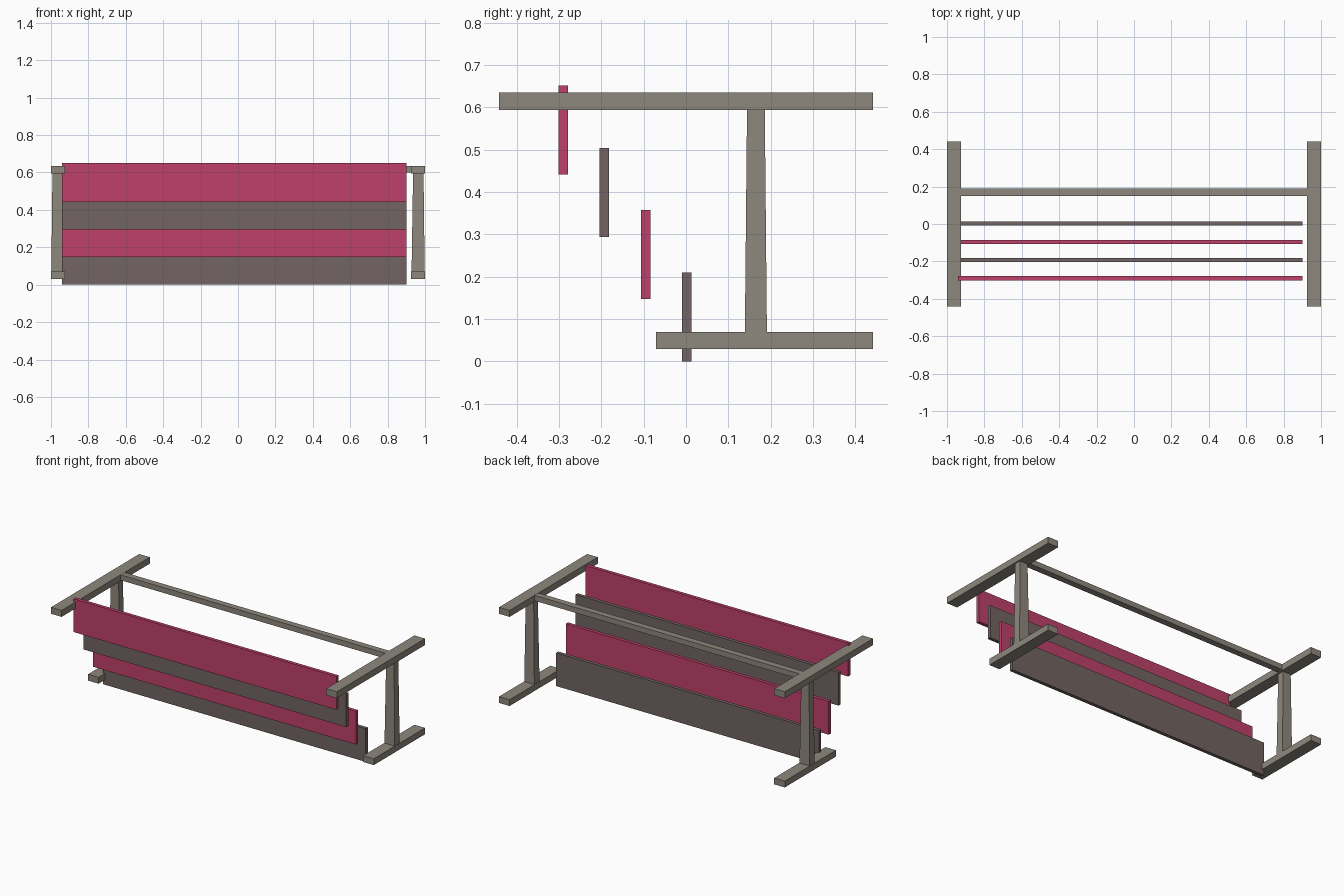
import bpy

if "Cube" in bpy.data.objects:
    bpy.data.objects.remove(bpy.data.objects["Cube"])


def srgb(r, g, b):
    lin = lambda c: c / 12.92 if c <= 0.04045 else ((c + 0.055) / 1.055) ** 2.4
    return tuple(lin(v / 255) for v in (r, g, b)) + (1.0,)


def material(name, colour):
    m = bpy.data.materials.new(name)
    m.diffuse_color = colour
    m.use_nodes = True
    m.node_tree.nodes["Principled BSDF"].inputs["Base Color"].default_value = m.diffuse_color
    return m


FRAME = material("warm_grey", srgb(142, 136, 125))
PINK = material("raspberry_pink", srgb(190, 65, 107))
BROWN = material("brown_grey", srgb(114, 101, 99))


def taper_box(name, x, y, z, mat, top_x=None, top_y=None):
    """Box from (min, max) ranges, with optional different ranges at the top."""
    tx, ty = top_x or x, top_y or y
    verts = [(px, py, pz)
             for rx, ry, pz in ((x, y, z[0]), (tx, ty, z[1]))
             for px, py in ((rx[0], ry[0]), (rx[1], ry[0]), (rx[1], ry[1]), (rx[0], ry[1]))]
    faces = [(3, 2, 1, 0), (4, 5, 6, 7)]
    faces += [(i, (i + 1) % 4, (i + 1) % 4 + 4, i + 4) for i in range(4)]
    mesh = bpy.data.meshes.new(name)
    mesh.from_pydata(verts, [], faces)
    mesh.materials.append(mat)
    ob = bpy.data.objects.new(name, mesh)
    bpy.context.collection.objects.link(ob)
    return ob


def side(a, b, s):
    return tuple(sorted((a * s, b * s)))


# End frames: foot, tapered post and top arm on each side
for label, s in (("left", -1), ("right", 1)):
    taper_box(f"{label}_foot", side(0.926, 1.0, s), (-0.071, 0.441), (0.03, 0.07), FRAME)
    taper_box(f"{label}_post", side(0.928, 0.998, s), (0.139, 0.191), (0.07, 0.594), FRAME,
              top_x=side(0.936, 0.992, s), top_y=(0.144, 0.186))
    taper_box(f"{label}_top_arm", side(0.926, 1.0, s), (-0.441, 0.441), (0.594, 0.635), FRAME)

# Rail joining the two end frames
taper_box("cross_rail", (-0.926, 0.926), (0.15, 0.19), (0.6, 0.634), FRAME)

# Four upright planks stepping forward and up
for i in range(4):
    y, z = 0.002 - 0.0973 * i, 0.147 * i
    taper_box(f"plank_{i + 1}", (-0.94, 0.9), (y - 0.011, y + 0.011), (z, z + 0.21),
              PINK if i % 2 else BROWN)
